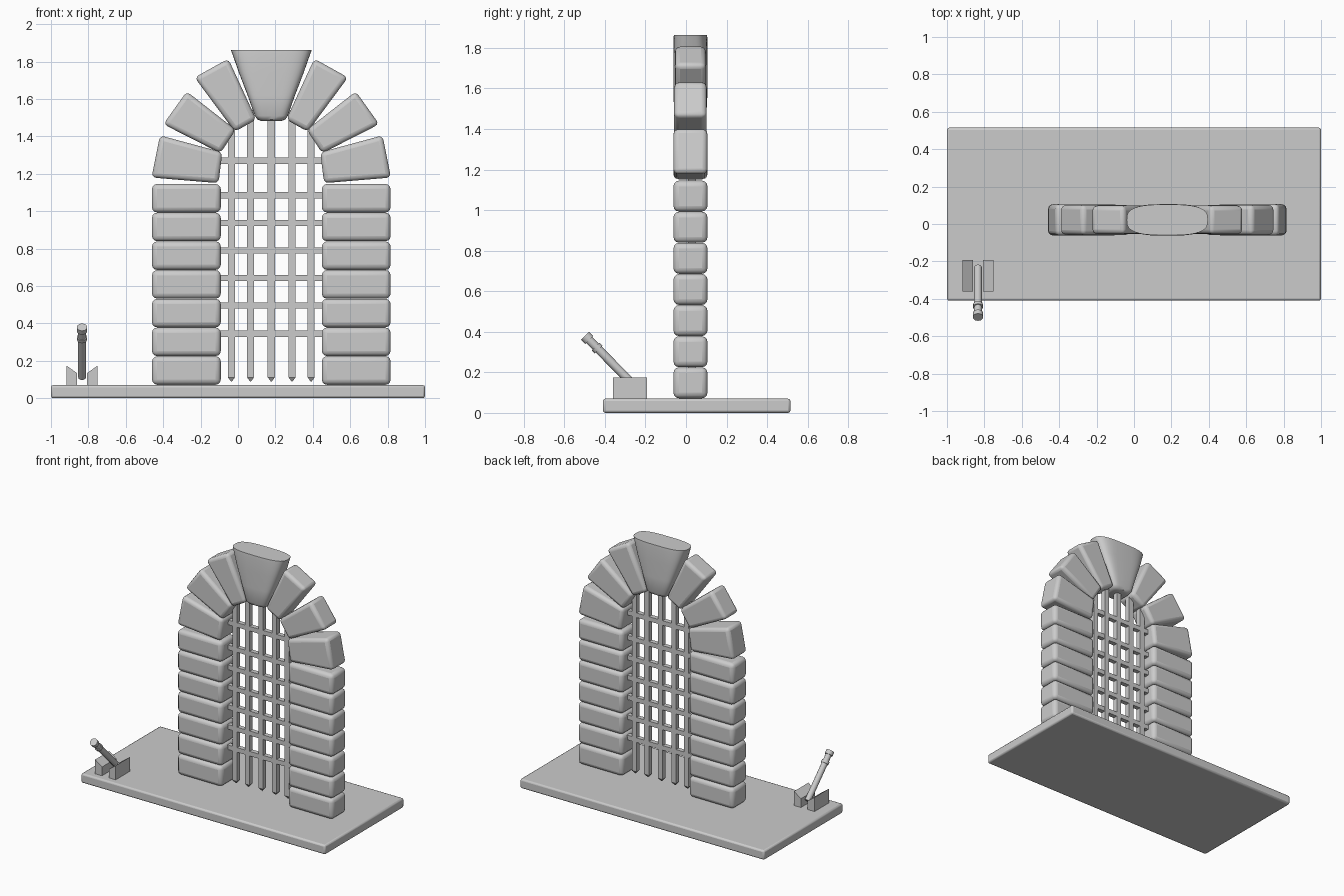
import bpy, bmesh, math
from mathutils import Vector

if "Cube" in bpy.data.objects:
    bpy.data.objects.remove(bpy.data.objects["Cube"])

CX, CY = 0.178, 0.022      # centre of the arch
DEPTH = 0.168


def finish(bm, name, bevel=0.0, segs=3, smooth=True):
    bmesh.ops.recalc_face_normals(bm, faces=bm.faces)
    me = bpy.data.meshes.new(name)
    bm.to_mesh(me)
    bm.free()
    ob = bpy.data.objects.new(name, me)
    bpy.context.collection.objects.link(ob)
    if bevel:
        m = ob.modifiers.new("Bevel", 'BEVEL')
        m.width, m.segments, m.limit_method = bevel, segs, 'NONE'
    if smooth:
        bpy.ops.object.select_all(action='DESELECT')
        ob.select_set(True)
        bpy.context.view_layer.objects.active = ob
        bpy.ops.object.shade_smooth_by_angle(angle=math.radians(40))
    return ob


def loft(bm, rings):
    vs = [[bm.verts.new(p) for p in r] for r in rings]
    n = len(vs[0])
    for a, b in zip(vs, vs[1:]):
        for i in range(n):
            j = (i + 1) % n
            bm.faces.new((a[i], a[j], b[j], b[i]))
    bm.faces.new(vs[0])
    bm.faces.new(vs[-1])


def prism(bm, pts, y0, y1):
    loft(bm, [[(x, y, z) for x, z in pts] for y in (y0, y1)])


def box(name, x0, x1, y0, y1, z0, z1, bevel=0.0, segs=3):
    bm = bmesh.new()
    prism(bm, [(x0, z0), (x1, z0), (x1, z1), (x0, z1)], y0, y1)
    return finish(bm, name, bevel, segs, bevel > 0)


# ground slab
box("base_slab", -1, 1, -0.41, 0.515, 0, 0.07, 0.012, 2)

# stacked pillar stones and arch stones, both sides
Y0, Y1 = CY - DEPTH / 2, CY + DEPTH / 2
pitch = 0.1535
wedges = [
    [(0.64, 1.18), (0.595, 1.405), (0.262, 1.315), (0.282, 1.15)],
    [(0.577, 1.465), (0.452, 1.64), (0.19, 1.435), (0.272, 1.31)],
    [(0.41, 1.715), (0.23, 1.815), (0.08, 1.49), (0.195, 1.425)],
]
for side, s in (("left", -1), ("right", 1)):
    for i in range(7):
        xa, xb = sorted((CX + s * 0.27, CX + s * 0.638))
        z = 0.072 + i * pitch
        box(f"{side}_pillar_stone_{i}", xa, xb, Y0, Y1, z, z + pitch - 0.001, 0.028)
    for i, w in enumerate(wedges):
        bm = bmesh.new()
        inset = 0.004 * i
        prism(bm, [(CX + s * x, z) for x, z in w], Y0 + inset, Y1 - inset)
        finish(bm, f"{side}_arch_stone_{i}", 0.025)

# keystone: flared loft with lens-like top
bm = bmesh.new()
rings = []
for z, hw, hd, e in ((1.483, 0.055, 0.055, 4), (1.49, 0.075, 0.072, 4), (1.51, 0.088, 0.082, 5),
                     (1.62, 0.127, 0.084, 4.5), (1.74, 0.173, 0.084, 4),
                     (1.84, 0.208, 0.084, 3.2), (1.863, 0.217, 0.082, 3)):
    ring = []
    for k in range(40):
        a = 2 * math.pi * k / 40
        c, q = math.cos(a), math.sin(a)
        ring.append((CX + hw * math.copysign(abs(c) ** (2 / e), c),
                     CY + hd * math.copysign(abs(q) ** (2 / e), q), z))
    rings.append(ring)
loft(bm, rings)
finish(bm, "keystone")

# portcullis uprights with pointed feet
GY = CY + 0.008
for i, (dx, top) in enumerate(((-0.213, 1.47), (-0.111, 1.54), (0, 1.56), (0.111, 1.54), (0.213, 1.47))):
    bm = bmesh.new()
    loft(bm, [[(CX + dx + a * h, GY + b * h, z) for a, b in ((-1, -1), (1, -1), (1, 1), (-1, 1))]
              for z, h in ((0.09, 0.003), (0.112, 0.019), (top, 0.019))])
    finish(bm, f"gate_upright_{i}", smooth=False)

# portcullis crossbars
for i, z in enumerate((0.345, 0.496, 0.643, 0.79, 0.937, 1.085, 1.27)):
    box(f"gate_crossbar_{i}", CX - 0.29, CX + 0.29, GY - 0.017, GY + 0.017, z - 0.017, z + 0.017)

# lever bracket: two blocks sloping down to the slot
LX = -0.834
for side, s in (("left", -1), ("right", 1)):
    bm = bmesh.new()
    prism(bm, [(LX + s * x, z) for x, z in ((0.028, 0.065), (0.084, 0.065), (0.084, 0.175), (0.028, 0.135))],
          -0.36, -0.193)
    finish(bm, f"{side}_lever_bracket", smooth=False)

# lever: turned rod with collar and cap
start, end = Vector((LX, -0.232, 0.112)), Vector((LX, -0.498, 0.380))
d = end - start
L = d.length
rot = d.to_track_quat('Z', 'Y')
profile = [(0, 0.021), (L - 0.095, 0.021), (L - 0.095, 0.027), (L - 0.075, 0.027),
           (L - 0.075, 0.021), (L - 0.03, 0.021), (L - 0.03, 0.028), (L, 0.028)]
bm = bmesh.new()
loft(bm, [[start + rot @ Vector((r * math.cos(math.tau * k / 12), r * math.sin(math.tau * k / 12), t))
           for k in range(12)] for t, r in profile])
finish(bm, "lever")
